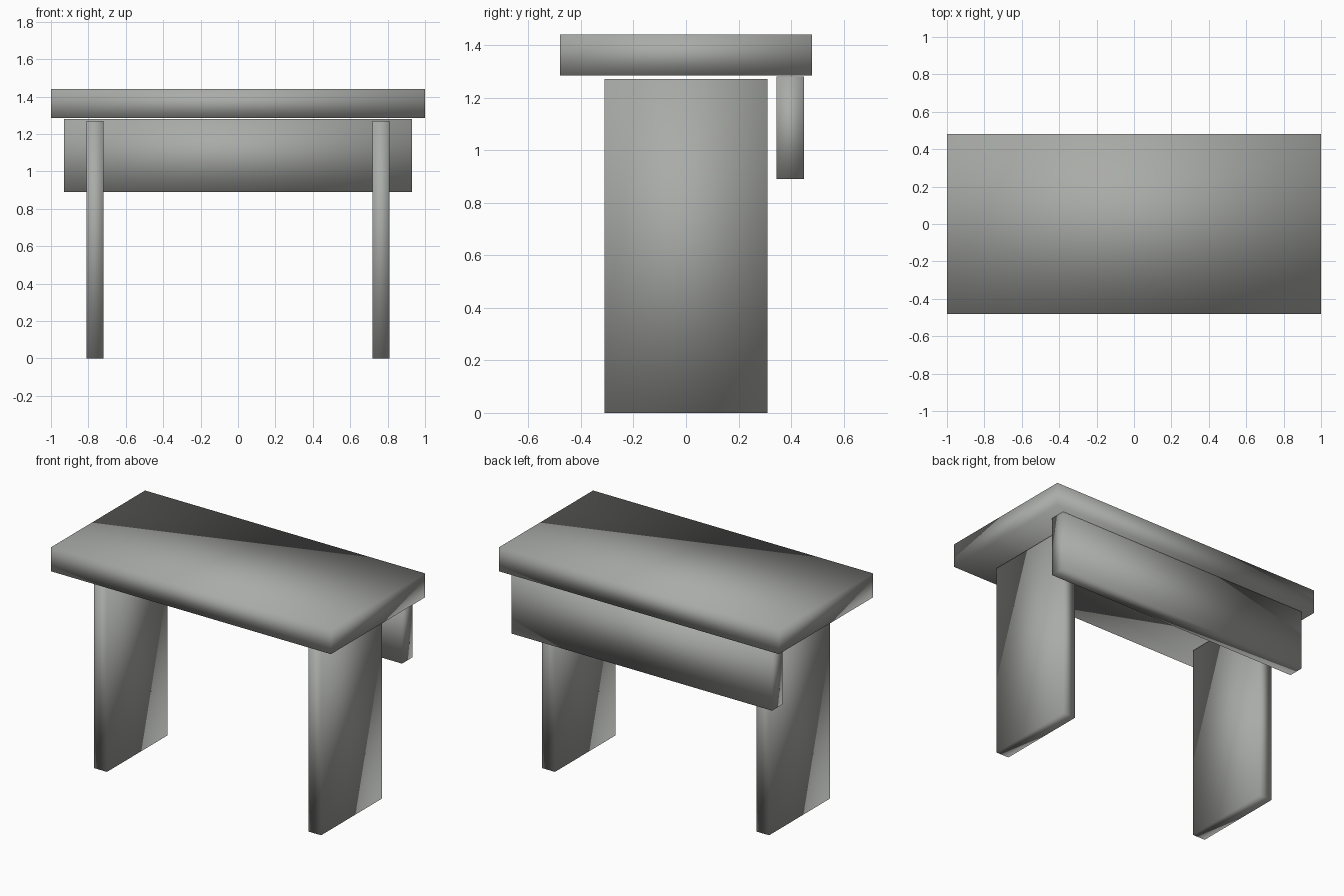
import bpy

# Remove the default cube
old = bpy.data.objects.get("Cube")
if old:
    bpy.data.objects.remove(old, do_unlink=True)

# Single grey finish
grey = bpy.data.materials.new("plain_grey")
grey.use_nodes = True
colour = (0.40, 0.41, 0.39, 1)
grey.diffuse_color = colour
grey.node_tree.nodes["Principled BSDF"].inputs["Base Color"].default_value = colour


def board(name, low, high):
    """Softly shaded box spanning two opposite corners."""
    bpy.ops.mesh.primitive_cube_add(size=1)
    obj = bpy.context.object
    obj.name = obj.data.name = name
    obj.location = [(a + b) / 2 for a, b in zip(low, high)]
    obj.scale = [b - a for a, b in zip(low, high)]
    bpy.ops.object.transform_apply(location=False, rotation=False, scale=True)
    bpy.ops.object.shade_smooth()
    obj.data.materials.append(grey)
    return obj


# Table top
board("table_top", (-1, -0.48, 1.285), (1, 0.48, 1.44))

# Panel legs
for name, x in (("left_leg", 0.765), ("right_leg", -0.765)):
    board(name, (x - 0.046, -0.31, 0), (x + 0.046, 0.31, 1.27))

# Back modesty panel
board("back_panel", (-0.93, 0.345, 0.89), (0.93, 0.45, 1.28))
